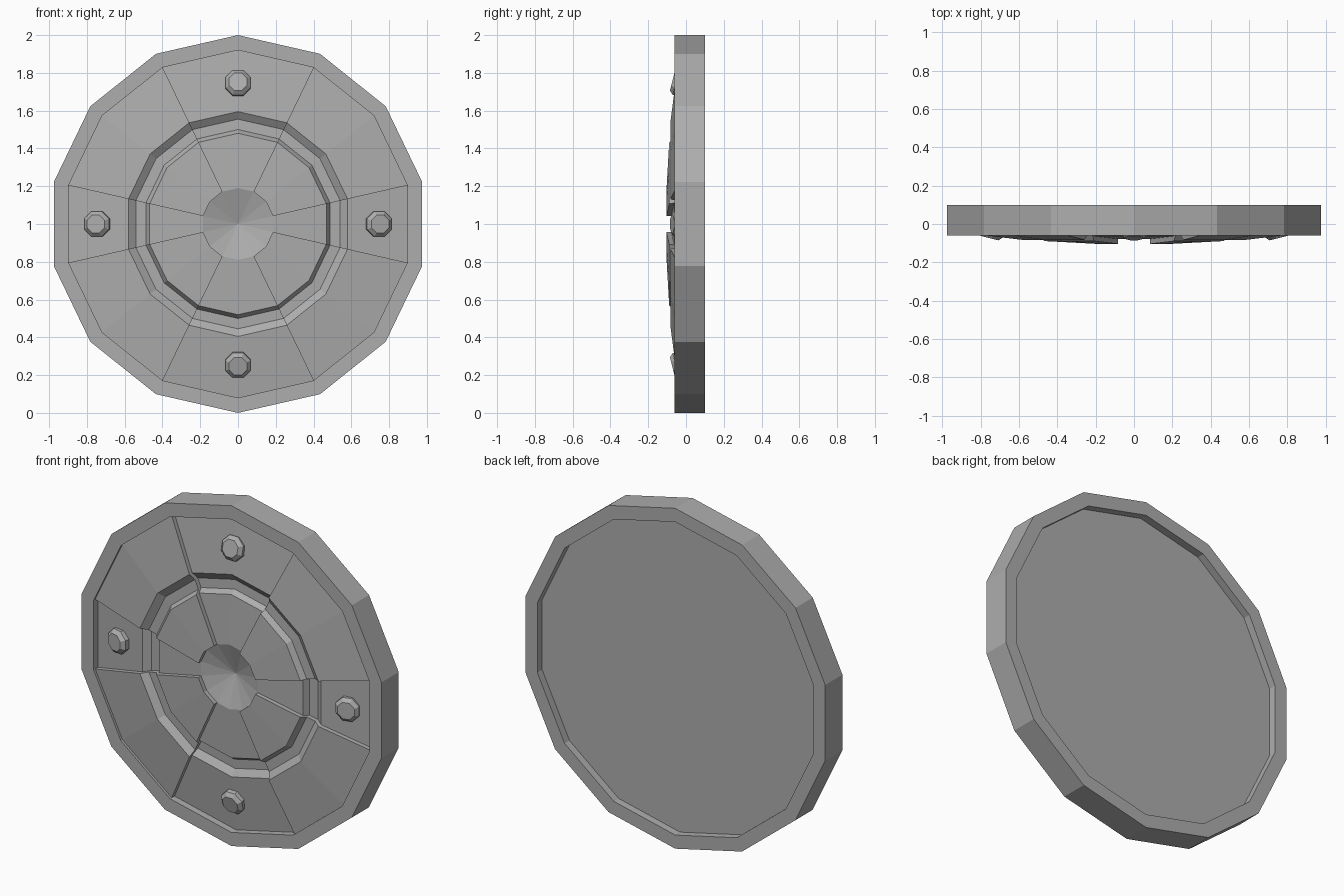
import bpy, bmesh, math
from mathutils import Vector, Matrix

cube = bpy.data.objects.get("Cube")
if cube:
    bpy.data.objects.remove(cube)

SIDES = 14
STEP = 0.026          # height of raised panels over recessed ones

metal = bpy.data.materials.new("grey_metal")
metal.use_nodes = True
GREY = (0.42, 0.42, 0.42, 1)
metal.diffuse_color = GREY
metal.node_tree.nodes["Principled BSDF"].inputs["Base Color"].default_value = GREY


def point(r, y, k):
    """Position on the wheel at corner k, counted from the top."""
    a = math.pi / 2 + 2 * math.pi * k / SIDES
    return Vector((r * math.cos(a), y, 1 + r * math.sin(a)))


def face(bm, pts):
    """Add a face, dropping repeated corners."""
    unique = []
    for p in pts:
        if all((p - q).length > 1e-5 for q in unique):
            unique.append(p)
    if len(unique) > 2:
        bm.faces.new([bm.verts.new(p) for p in unique])


def sweep(bm, profile, first, last):
    """Sweep an (r, y) profile between two corners."""
    for k in range(first, last):
        for (r0, y0), (r1, y1) in zip(profile, profile[1:]):
            face(bm, [point(r0, y0, k), point(r1, y1, k),
                      point(r1, y1, k + 1), point(r0, y0, k + 1)])


def finish(bm, name, fix_normals=True):
    bmesh.ops.remove_doubles(bm, verts=bm.verts, dist=1e-5)
    if fix_normals:
        bmesh.ops.recalc_face_normals(bm, faces=bm.faces)
    mesh = bpy.data.meshes.new(name)
    bm.to_mesh(mesh)
    bm.free()
    mesh.materials.append(metal)
    obj = bpy.data.objects.new(name, mesh)
    bpy.context.collection.objects.link(obj)
    return obj


# Stepped cover profile, from the rim to the centre dish
raised = [(0.92, -0.045), (0.595, -0.083), (0.555, -0.055),
          (0.50, -0.058), (0.48, -0.089), (0.19, -0.104)]
recessed = [(r, y + STEP) for r, y in raised]
rim_edge = (0.92, -0.06)
dish = [(0.19, -0.078), (0, -0.02)]
back = [(0, 0.055), (0.92, 0.055), (0.92, 0.10), (1, 0.10), (1, -0.06), rim_edge]

# Body with alternating raised and recessed panels
bm = bmesh.new()
sweep(bm, back, 0, SIDES)
sections = [(-1, 1, recessed), (1, 3, raised), (3, 4, recessed), (4, 6, raised),
            (6, 8, recessed), (8, 10, raised), (10, 11, recessed), (11, 13, raised)]
for first, last, panel in sections:
    sweep(bm, [rim_edge] + panel + dish, first, last)
    # Step wall between neighbouring panels
    for i in range(len(raised) - 1):
        face(bm, [point(*raised[i], first), point(*raised[i + 1], first),
                  point(*recessed[i + 1], first), point(*recessed[i], first)])
finish(bm, "hatch_body")

# Bolts, tilted outwards
for name, angle in (("right", 180), ("left", 0), ("top", 90), ("bottom", 270)):
    a = math.radians(angle)
    out = Vector((math.cos(a), 0, math.sin(a)))
    axis = (Vector((0, -1, 0)) + out * 0.25).normalized()
    base = Vector((0, -0.02, 1)) + out * 0.74
    bm = bmesh.new()
    # Base, shoulder and chamfered top
    for r0, r1, z0, z1 in ((0.073, 0.073, -0.02, 0.035), (0.073, 0.052, 0.035, 0.055)):
        bmesh.ops.create_cone(
            bm, cap_ends=(r1 < r0), segments=8, radius1=r0, radius2=r1, depth=z1 - z0,
            matrix=Matrix.Translation(base) @ axis.to_track_quat('Z', 'Y').to_matrix().to_4x4()
            @ Matrix.Translation((0, 0, (z0 + z1) / 2)) @ Matrix.Rotation(math.pi / 8, 4, 'Z'))
    inner = [f for f in bm.faces if len(f.verts) == 8
             and abs((f.calc_center_median() - base).dot(axis) - 0.035) < 1e-4]
    bmesh.ops.delete(bm, geom=inner, context='FACES_ONLY')
    finish(bm, name + "_bolt")
